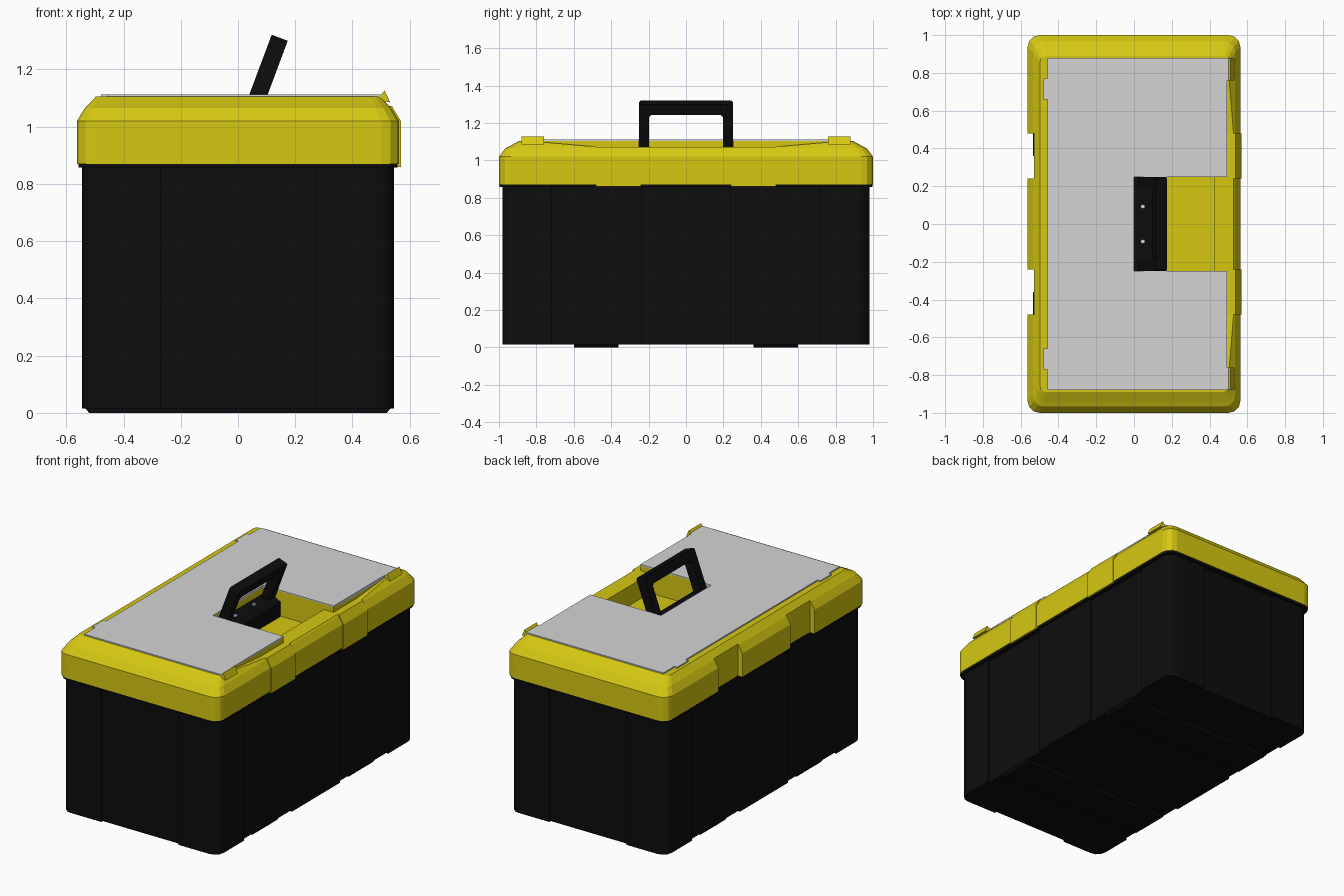
import bpy, bmesh, math
from mathutils import Matrix

if "Cube" in bpy.data.objects:
    bpy.data.objects.remove(bpy.data.objects["Cube"], do_unlink=True)


def material(name, rgb):
    m = bpy.data.materials.new(name)
    m.use_nodes = True
    m.diffuse_color = (*rgb, 1)
    m.node_tree.nodes["Principled BSDF"].inputs["Base Color"].default_value = (*rgb, 1)
    return m


BLACK = material("black plastic", (0.004, 0.004, 0.004))
YELLOW = material("yellow plastic", (0.67, 0.58, 0.006))
GREY = material("light grey", (0.66, 0.66, 0.66))


def loft(name, rings, mat):
    """Closed solid through a stack of rings with equal point counts."""
    bm = bmesh.new()
    loops = [[bm.verts.new(p) for p in ring] for ring in rings]
    n = len(loops[0])
    for low, high in zip(loops, loops[1:]):
        for i in range(n):
            j = (i + 1) % n
            bm.faces.new((low[i], low[j], high[j], high[i]))
    bm.faces.new(loops[0][::-1])
    bm.faces.new(loops[-1])
    bmesh.ops.recalc_face_normals(bm, faces=bm.faces)
    mesh = bpy.data.meshes.new(name)
    bm.to_mesh(mesh)
    bm.free()
    mesh.materials.append(mat)
    obj = bpy.data.objects.new(name, mesh)
    bpy.context.collection.objects.link(obj)
    return obj


def prism(name, profile, axis, a, b, mat):
    """Extrude a flat profile along an axis from a to b."""
    place = {"x": lambda u, v, t: (t, u, v),
             "y": lambda u, v, t: (u, t, v),
             "z": lambda u, v, t: (u, v, t)}[axis]
    return loft(name, [[place(u, v, t) for u, v in profile] for t in (a, b)], mat)


def box(name, x, y, z, mat):
    return prism(name, [(x[0], y[0]), (x[1], y[0]), (x[1], y[1]), (x[0], y[1])],
                 "z", z[0], z[1], mat)


def rounded(hx, hy, r, z, segs=3):
    """Rounded rectangle ring at height z."""
    pts = []
    for k, (sx, sy) in enumerate([(1, 1), (-1, 1), (-1, -1), (1, -1)]):
        for i in range(segs + 1):
            a = math.pi / 2 * (k + i / segs)
            pts.append((sx * (hx - r) + r * math.cos(a), sy * (hy - r) + r * math.sin(a), z))
    return pts


def cut(obj, cutter):
    mod = obj.modifiers.new("cut", "BOOLEAN")
    mod.operation = "DIFFERENCE"
    mod.solver = "EXACT"
    mod.object = cutter
    bpy.context.view_layer.objects.active = obj
    bpy.ops.object.modifier_apply(modifier=mod.name)
    bpy.data.objects.remove(cutter, do_unlink=True)


def mirrored(half):
    """Complete an outline by reflecting it across its second axis."""
    return half + [(u, -v) for u, v in reversed(half)]


# Body with shallow recessed wall panels
body = loft("body", [rounded(0.545, 0.98, 0.06, z) for z in (0.015, 0.865)], BLACK)
for s in (-1, 1):
    cut(body, box("end_cutter", (-0.27, 0.27), sorted((s * 0.965, s * 1.1)), (-0.1, 1), BLACK))
    for t in (-1, 1):
        cut(body, box("side_cutter", sorted((s * 0.53, s * 0.7)),
                      sorted((t * 0.24, t * 0.72)), (-0.1, 1), BLACK))

# Rim under the lid, lid shell
rim = loft("body_rim", [rounded(0.558, 0.996, 0.06, z) for z in (0.857, 0.872)], BLACK)
lid = loft("lid", [
    rounded(0.563, 1.0, 0.062, 0.87),
    rounded(0.563, 1.0, 0.062, 1.02),
    rounded(0.535, 0.966, 0.055, 1.065),
    rounded(0.525, 0.945, 0.05, 1.075),
    rounded(0.497, 0.89, 0.03, 1.105)], YELLOW)

# Latch notches through lid and rim on one long side
for s in (-1, 1):
    for part in (lid, rim):
        cut(part, box("notch_cutter", (-0.7, -0.53), sorted((s * 0.24, s * 0.48)),
                      (0.8, 1.2), YELLOW))

# Dipped lid edge on the hinge side
cut(lid, prism("dip_cutter", [(-0.48, 1.073), (0.48, 1.073), (0.86, 1.106), (0.86, 1.2),
                              (-0.86, 1.2), (-0.86, 1.106)], "x", 0.493, 0.7, YELLOW))

# Handle well with a shallow lip
cut(lid, prism("well_cutter", [(0, 0.95), (0.425, 0.95), (0.425, 1.073), (0.494, 1.073),
                               (0.494, 1.2), (0, 1.2)], "y", -0.25, 0.25, YELLOW))

for s, side in ((-1, "front"), (1, "back")):
    # Hinge covers hanging over the body
    prism("hinge_cover_" + side, [(0.52, 0.86), (0.569, 0.86), (0.569, 1.02), (0.537, 1.073),
                                  (0.52, 1.073)], "y", s * 0.24, s * 0.48, YELLOW)
    # Clips at the panel corners
    prism("panel_clip_" + side, [(0.495, 1.09), (0.497, 1.108), (0.512, 1.127), (0.532, 1.085)],
          "y", s * 0.76, s * 0.88, YELLOW)
    # Feet strips under the body
    prism("foot_" + side, [(-0.52, 0), (0.52, 0), (0.535, 0.018), (-0.535, 0.018)],
          "y", s * 0.36, s * 0.6, BLACK)

# Top panel, open around the handle well
prism("top_panel", mirrored([
    (0.0, 0.25), (0.493, 0.25), (0.493, 0.76), (0.51, 0.76), (0.51, 0.88), (-0.458, 0.88),
    (-0.458, 0.77), (-0.478, 0.77), (-0.478, 0.66), (-0.458, 0.66)])
    , "z", 1.095, 1.113, GREY)

# Handle mount with screws
prism("handle_mount", [(0, 0.945), (0.125, 0.945), (0.125, 1.04), (0.09, 1.06), (0, 1.06)],
      "y", -0.248, 0.248, BLACK)
for s, side in ((-1, "front"), (1, "back")):
    ring = [(0.047 + 0.012 * math.cos(a), s * 0.093 + 0.012 * math.sin(a))
            for a in (math.tau * i / 10 for i in range(10))]
    prism("screw_" + side, ring, "z", 1.055, 1.068, GREY)

# Carrying handle, leaning towards the hinge side
half = [(0.25, -0.08), (0.25, 0.215), (0.24, 0.225)]
inner = [(0.185, 0.165), (0.198, 0.152), (0.198, -0.08)]
outline = half + [(-y, z) for y, z in reversed(half)]
outline += [(-y, z) for y, z in reversed(inner)] + inner
handle = prism("handle", outline, "x", -0.03, 0.03, BLACK)
handle.data.transform(Matrix.Translation((0.067, 0, 1.1)) @ Matrix.Rotation(math.radians(20.5), 4, "Y"))
